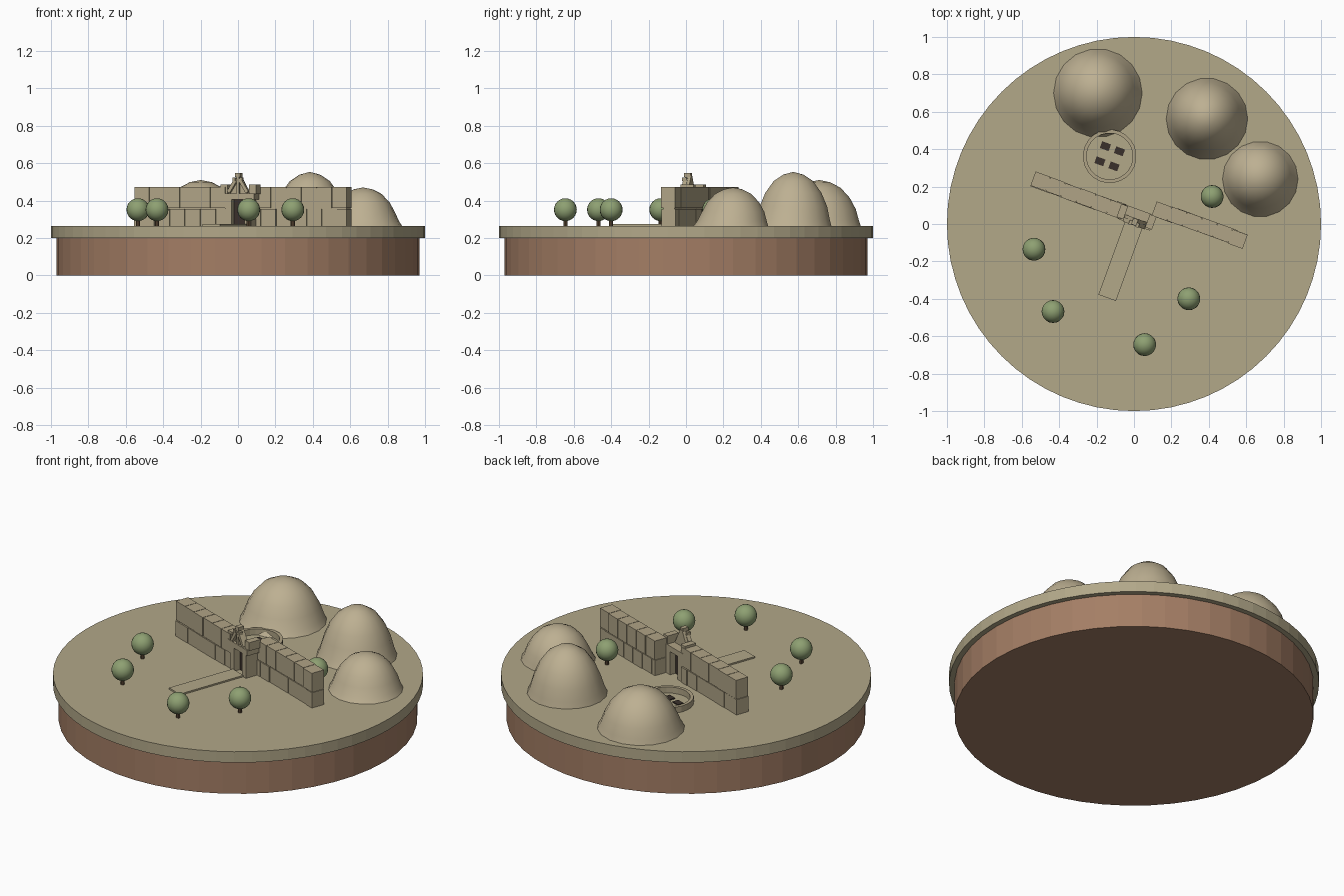
import bpy, bmesh, math, random
from mathutils import Matrix, Vector

random.seed(4)
if "Cube" in bpy.data.objects:
    bpy.data.objects.remove(bpy.data.objects["Cube"])


def material(name, rgb):
    m = bpy.data.materials.new(name)
    m.use_nodes = True
    lin = [((c / 255 + 0.055) / 1.055) ** 2.4 for c in rgb] + [1]
    m.diffuse_color = lin
    m.node_tree.nodes["Principled BSDF"].inputs["Base Color"].default_value = lin
    return m


ground = material("dry ground", (178, 168, 137))
earth = material("brown earth", (164, 126, 101))
stone = material("wall stone", (176, 164, 134))
rock = material("hill rock", (189, 176, 146))
dark = material("dark opening", (58, 48, 43))
leaf = material("olive green", (142, 160, 114))
bark = material("bark", (96, 76, 56))

TOP = 0.265
SITE = Matrix.Rotation(math.radians(-20), 4, "Z")   # the wall line is turned


def finish(name, bm, mat, smooth=None):
    bmesh.ops.recalc_face_normals(bm, faces=bm.faces)
    me = bpy.data.meshes.new(name)
    bm.to_mesh(me)
    bm.free()
    me.materials.append(mat)
    ob = bpy.data.objects.new(name, me)
    bpy.context.collection.objects.link(ob)
    if smooth:
        bpy.ops.object.select_all(action="DESELECT")
        ob.select_set(True)
        bpy.context.view_layer.objects.active = ob
        bpy.ops.object.shade_smooth_by_angle(angle=math.radians(smooth))
    return ob


def add_box(bm, lo, hi, frame=SITE):
    lo, hi = Vector(lo), Vector(hi)
    bmesh.ops.create_cube(bm, size=1, matrix=frame @ Matrix.Translation((lo + hi) / 2)
                          @ Matrix.Diagonal((*(hi - lo), 1)))


def box(name, lo, hi, mat, frame=SITE):
    bm = bmesh.new()
    add_box(bm, lo, hi, frame)
    return finish(name, bm, mat)


def drum(name, x, y, z0, z1, r, mat, sides):
    bm = bmesh.new()
    bmesh.ops.create_cone(bm, cap_ends=True, segments=sides, radius1=r, radius2=r,
                          depth=z1 - z0, matrix=Matrix.Translation((x, y, (z0 + z1) / 2)))
    return finish(name, bm, mat)


# Round base
drum("earth_base", 0, 0, 0, 0.2, 0.97, earth, 48)
drum("ground_disc", 0, 0, 0.2, TOP, 1.0, ground, 64)


# Hills: a bell profile turned around the centre
def hill(name, x, y, r, height):
    profile = [(1, 0), (0.93, 0.13), (0.84, 0.36), (0.7, 0.61), (0.49, 0.83), (0.25, 0.95)]
    bm = bmesh.new()
    rings = []
    for f, h in profile:
        lean = 0.012 * min(1, h * 4)
        rings.append([bm.verts.new((x - lean / 2 + r * f * math.cos(a),
                                    y + lean + r * f * math.sin(a), TOP + height * h))
                      for a in [math.tau * i / 18 for i in range(18)]])
    tip = bm.verts.new((x - 0.006, y + 0.012, TOP + height))
    for i in range(18):
        j = (i + 1) % 18
        for a, b in zip(rings, rings[1:]):
            bm.faces.new((a[i], a[j], b[j], b[i]))
        bm.faces.new((rings[-1][i], rings[-1][j], tip))
    bm.faces.new(rings[0][::-1])
    finish(name, bm, rock, 40)


hill("back_hill", -0.193, 0.70, 0.237, 0.245)
hill("middle_hill", 0.39, 0.562, 0.218, 0.288)
hill("side_hill", 0.675, 0.24, 0.202, 0.205)


# Walls of big blocks in two courses
def wall(name, u0, u1, v0):
    bm = bmesh.new()
    count = 6
    step = (u1 - u0) / count
    for z0, z1, shift in ((TOP, 0.356, 0.35), (0.36, 0.472, 0)):
        edges = [u0] + [u0 + step * (i + shift) for i in range(0 if shift else 1, count)] + [u1]
        for a, b in zip(edges, edges[1:]):
            j = random.uniform(-0.003, 0.003)
            add_box(bm, (a + 0.0015, v0 + j, z0), (b - 0.0015, v0 + 0.08 + j, z1))
    add_box(bm, (u0 + 0.006, v0 + 0.008, TOP), (u1 - 0.006, v0 + 0.072, 0.466))
    finish(name, bm, stone)


wall("right_wall", -0.592, -0.072, 0.002)
wall("left_wall", 0.072, 0.592, 0.076)

# Gate: posts, lintel, flanking blocks, dark opening
for side, name in ((-1, "right"), (1, "left")):
    a, b = sorted((side * 0.036, side * 0.075))
    box(name + "_gate_post", (a, 0, TOP), (b, 0.08, 0.405), stone)
    a, b = sorted((side * 0.062, side * 0.1))
    box(name + "_flank_block", (a, 0.004, 0.436), (b, 0.078, 0.486), stone)
box("lintel", (-0.092, -0.004, 0.405), (0.092, 0.082, 0.438), stone)
box("gate_opening", (-0.036, 0.038, TOP), (0.036, 0.045, 0.405), dark)

# Triangular relief slab with a column and two leaning beasts
bm = bmesh.new()
tri = [[bm.verts.new(SITE @ Vector((u, v, z)))
        for u, z in ((-0.06, 0.438), (0.06, 0.438), (0.008, 0.535), (-0.008, 0.535))]
       for v in (0.012, 0.032)]
bm.faces.new(tri[0])
bm.faces.new(tri[1][::-1])
for i in range(4):
    j = (i + 1) % 4
    bm.faces.new((tri[0][i], tri[0][j], tri[1][j], tri[1][i]))
finish("relief_slab", bm, stone)
box("relief_column", (-0.007, -0.004, 0.438), (0.007, 0.014, 0.53), stone)
box("column_cap", (-0.014, -0.006, 0.525), (0.014, 0.03, 0.546), stone)
for side, name in ((-1, "right"), (1, "left")):
    frame = (SITE @ Matrix.Translation((side * 0.03, 0.004, 0.482))
             @ Matrix.Rotation(math.radians(-side * 32), 4, "Y"))
    box(name + "_beast_body", (-0.009, -0.012, -0.045), (0.009, 0.012, 0.04), stone, frame)
    a, b = sorted((side * 0.012, side * 0.028))
    box(name + "_beast_head", (a, -0.012, 0.505), (b, 0.012, 0.522), stone)

# Path to the gate
box("gate_path", (-0.05, -0.42, TOP), (0.05, 0.0, TOP + 0.009), ground)

# Grave circle: ring of upright slabs with four shafts inside
centre = Vector((-0.13, 0.362, 0))
bm = bmesh.new()
for i in range(24):
    f = Matrix.Translation(centre) @ Matrix.Rotation(math.tau * i / 24, 4, "Z")
    add_box(bm, (0.123, -0.0185, TOP), (0.142, 0.0185, TOP + 0.036), f)
finish("grave_circle", bm, stone)
bm = bmesh.new()
for u in (-0.04, 0.04):
    for v in (-0.043, 0.043):
        add_box(bm, (u - 0.025, v - 0.019, TOP), (u + 0.025, v + 0.019, TOP + 0.006),
                Matrix.Translation(centre) @ SITE)
finish("grave_shafts", bm, dark)

# Trees
for n, (x, y) in enumerate([(-0.535, -0.135), (-0.433, -0.468), (0.057, -0.645),
                            (0.293, -0.4), (0.418, 0.147)], 1):
    drum(f"trunk_{n}", x, y, TOP, 0.31, 0.011, bark, 8)
    bm = bmesh.new()
    bmesh.ops.create_uvsphere(bm, u_segments=20, v_segments=12, radius=0.061,
                              matrix=Matrix.Translation((x, y, 0.351)))
    finish(f"tree_crown_{n}", bm, leaf, 60)
